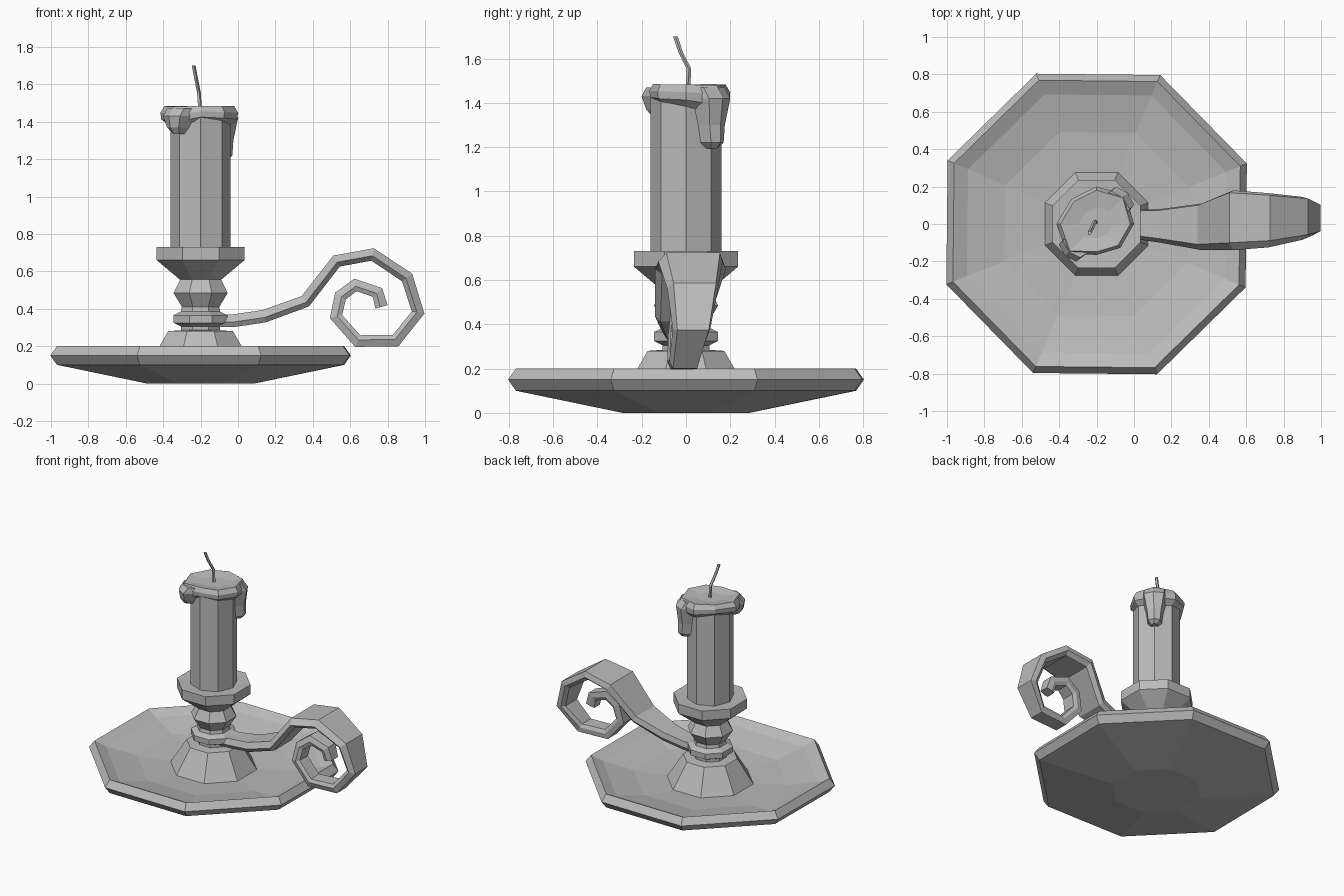
import bpy, bmesh, math
from mathutils import Vector

default = bpy.data.objects.get("Cube")
if default:
    bpy.data.objects.remove(default, do_unlink=True)

AXIS_X = -0.2                      # centre line of the dish and candle
OCT = math.cos(math.pi / 8)        # apothem to corner ratio

grey = bpy.data.materials.new("plain_grey")
grey.use_nodes = True
COLOUR = (0.5, 0.5, 0.5, 1)
grey.diffuse_color = COLOUR
grey.node_tree.nodes["Principled BSDF"].inputs["Base Color"].default_value = COLOUR


def loft(name, rings):
    """Skin a list of equal-length point rings and cap both ends."""
    bm = bmesh.new()
    rows = [[bm.verts.new(p) for p in ring] for ring in rings]
    n = len(rows[0])
    for a, b in zip(rows, rows[1:]):
        for i in range(n):
            j = (i + 1) % n
            bm.faces.new((a[i], a[j], b[j], b[i]))
    bm.faces.new(rows[0][::-1])
    bm.faces.new(rows[-1])
    bmesh.ops.recalc_face_normals(bm, faces=bm.faces)
    mesh = bpy.data.meshes.new(name)
    bm.to_mesh(mesh)
    bm.free()
    mesh.materials.append(grey)
    obj = bpy.data.objects.new(name, mesh)
    bpy.context.collection.objects.link(obj)
    return obj


def polar(r, angle, z):
    a = math.radians(angle)
    return Vector((AXIS_X + r * math.cos(a), r * math.sin(a), z))


def turned(name, profile, phase):
    """Eight-sided turned part from (apothem, height) pairs."""
    return loft(name, [[polar(r / OCT, phase + 45 * i, z) for i in range(8)]
                       for r, z in profile])


# Dish with a bevelled rim and a shallow hollow
turned("dish", [(0.285, 0), (0.765, 0.1), (0.8, 0.15), (0.765, 0.2),
                (0.69, 0.165), (0.49, 0.12), (0.25, 0.1)], 21.9)

# Foot, neck ring, bulb and cup
turned("candle_holder", [(0.28, 0.095), (0.173, 0.28), (0.105, 0.285), (0.105, 0.305),
                         (0.145, 0.325), (0.145, 0.365), (0.105, 0.385), (0.1, 0.41),
                         (0.145, 0.485), (0.11, 0.555), (0.235, 0.66), (0.235, 0.73),
                         (0.15, 0.725)], 22.5)

# Candle with corners on the axes
turned("candle", [(0.148, 0.7), (0.148, 1.46)], 0)

# Uneven melted cap
edge = [0.2, 0.22, 0.2, 0.19, 0.215, 0.225, 0.165, 0.18]
sag = [0.02, 0.06, 0.03, 0, 0.02, 0.05, 0, 0.01]


def wax_ring(scale, z, droop):
    return [polar(r * scale, 45 * i, z - s * droop)
            for i, (r, s) in enumerate(zip(edge, sag))]


loft("wax_cap", [wax_ring(0.8, 1.4, 0.8), wax_ring(0.98, 1.425, 0.6),
                 wax_ring(1, 1.455, 0.3), wax_ring(0.9, 1.485, 0.1),
                 wax_ring(0.45, 1.47, 0)])


# Wax runs, each level given as (height, half width, outer radius)
def wax_run(name, angle, levels):
    a = math.radians(angle)
    out = Vector((math.cos(a), math.sin(a), 0))
    side = Vector((-out.y, out.x, 0))
    rings = []
    for z, half, outer in levels:
        base = Vector((AXIS_X, 0, z))
        shape = [(0.12, -1), (outer - 0.02, -0.8), (outer, 0),
                 (outer - 0.02, 0.8), (0.12, 1)]
        rings.append([base + out * r + side * half * s for r, s in shape])
    loft(name, rings)


wax_run("long_wax_run", 45, [(1.47, 0.085, 0.2), (1.42, 0.085, 0.235), (1.3, 0.06, 0.22),
                             (1.22, 0.05, 0.22), (1.195, 0.025, 0.2)])
wax_run("short_wax_run", 225, [(1.47, 0.08, 0.21), (1.43, 0.08, 0.24),
                               (1.37, 0.055, 0.23), (1.335, 0.03, 0.205)])

# Bent wick
wick = [(-0.203, 0.008, 1.45), (-0.21, 0.013, 1.555), (-0.225, -0.025, 1.63),
        (-0.238, -0.048, 1.7)]
loft("wick", [[Vector(p) + 0.011 * Vector((math.cos(t), math.sin(t), 0))
               for t in (math.tau * i / 5 for i in range(5))] for p in wick])

# Scrolled handle: (x, z, half width, sideways drift) along its centre line
path = [(-0.12, 0.335, 0.075, 0), (-0.03, 0.335, 0.075, 0), (0.14, 0.36, 0.09, -0.01),
        (0.36, 0.44, 0.125, -0.015), (0.527, 0.655, 0.16, 0.02), (0.72, 0.69, 0.145, 0.02),
        (0.904, 0.567, 0.115, 0.03), (0.963, 0.38, 0.085, 0.025),
        (0.843, 0.23, 0.065, -0.01), (0.64, 0.227, 0.06, -0.025),
        (0.524, 0.358, 0.06, -0.02), (0.548, 0.468, 0.06, -0.01),
        (0.628, 0.527, 0.055, 0), (0.746, 0.487, 0.05, 0), (0.767, 0.41, 0.04, 0)]
section = [(-1, -0.1), (-0.75, 0.5), (0.92, 0.5), (1, -0.1), (0.8, -0.5), (-0.8, -0.5)]
rings = []
for i, (x, z, half, y) in enumerate(path):
    here = Vector((x, z))
    before = Vector(path[max(i - 1, 0)][:2])
    after = Vector(path[min(i + 1, len(path) - 1)][:2])
    t = ((here - before).normalized() + (after - here).normalized()).normalized()
    thick = 0.068
    rings.append([Vector((x - t.y * v * thick, y + u * half, z + t.x * v * thick))
                  for u, v in section])
loft("scroll_handle", rings)
